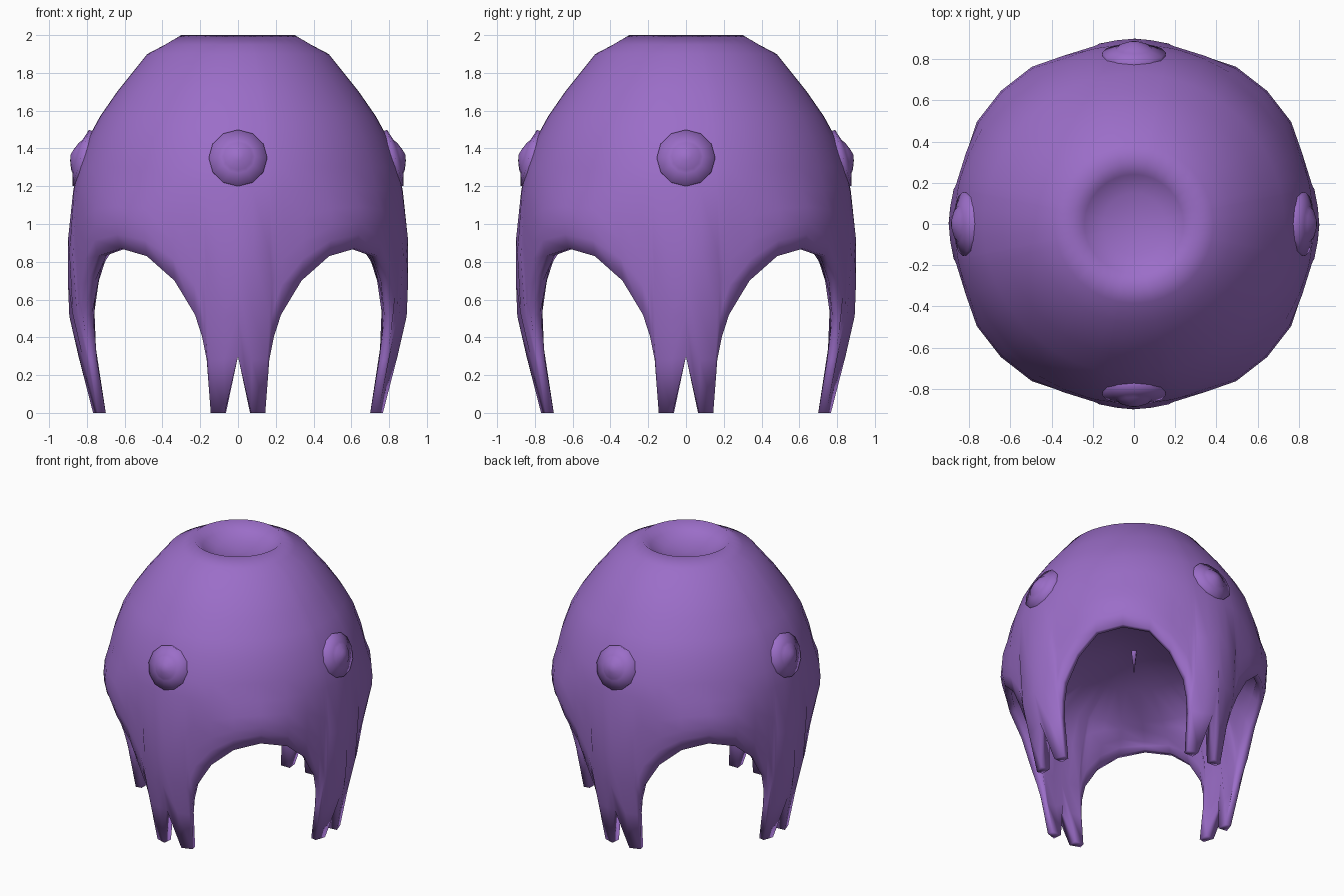
import bpy, bmesh
from math import radians, cos, sin, pi
from mathutils import Matrix, Vector

cube = bpy.data.objects.get("Cube")
if cube:
    bpy.data.objects.remove(cube)

purple = bpy.data.materials.new("soft_purple")
purple.use_nodes = True
purple.diffuse_color = (0.33, 0.155, 0.58, 1)
purple.node_tree.nodes["Principled BSDF"].inputs["Base Color"].default_value = purple.diffuse_color


def make_object(name, bm):
    mesh = bpy.data.meshes.new(name)
    bm.to_mesh(mesh)
    bm.free()
    mesh.materials.append(purple)
    for p in mesh.polygons:
        p.use_smooth = True
    obj = bpy.data.objects.new(name, mesh)
    bpy.context.collection.objects.link(obj)


def bridge(bm, rings):
    n = len(rings[0])
    for upper, lower in zip(rings, rings[1:]):
        for j in range(n):
            k = (j + 1) % n
            bm.faces.new((upper[j], lower[j], lower[k], upper[k]))


def fan(bm, centre, ring):
    for j in range(len(ring)):
        bm.faces.new((centre, ring[j], ring[(j + 1) % len(ring)]))


def circle(bm, r, z, sides):
    return [bm.verts.new((r * cos(2 * pi * i / sides), r * sin(2 * pi * i / sides), z))
            for i in range(sides)]


def lookup(table, z):
    for (z0, r0), (z1, r1) in zip(table, table[1:]):
        if z <= z1:
            return r0 + (r1 - r0) * (z - z0) / (z1 - z0)
    return table[-1][1]


# Lower edge of the shell: angle from a leg's middle, height (fork, toe, arch)
EDGE = [(0, 0.3), (5.2, 0), (11, 0), (11.9, 0.28), (13.2, 0.4),
        (15.5, 0.52), (23, 0.7), (33, 0.83), (45, 0.87)]
# Radius and height: bowl, rim, then the dome
DOME = [(0.15, 1.91), (0.24, 1.945), (0.3, 2), (0.385, 1.95),
        (0.48, 1.9), (0.64, 1.7), (0.73, 1.57), (0.79, 1.46), (0.845, 1.3), (0.872, 1.18)]
# Height and radius of the outer wall and of the hollow
OUTER = [(0, 0.79), (0.28, 0.84), (0.52, 0.895), (0.84, 0.905), (1.06, 0.89), (1.18, 0.872)]
INNER = [(0, 0.7), (0.25, 0.75), (0.5, 0.775), (0.69, 0.76), (0.84, 0.72), (0.98, 0.66)]
# Radius and height of the vault above the hollow
VAULT = [(0.4, 1.09), (0.15, 1.15)]
OUTER_TOP, INNER_TOP = OUTER[-1][0], INNER[-1][0]

# Columns around the whole shell, mirrored about each leg
half = EDGE + [(90 - a, z) for a, z in EDGE[-2:0:-1]]
columns = [(a + 90 * q, a if a <= 45 else 90 - a, z) for q in range(4) for a, z in half]


def outer_radius(off, z, t):
    r = lookup(OUTER, z)
    # Flat facets beside each leg; the arch bulges, then curls in at its rim
    if off < 31.6:
        r *= 1 + (cos(radians(15.8)) / cos(radians(off - 15.8)) - 1) * min(1, t * 2)
    return r + off / 45 * (0.1 * t * (1 - t) - 0.025 * t ** 3)


def inner_radius(off, z, t):
    # Legs are flat inside and blend into the round vault
    r = lookup(INNER, z) * (1 + t * (1 / cos(radians(off)) - 1))
    return min(r, outer_radius(off, z, 1) - 0.04)


def wall_ring(bm, radius, top, t):
    ring = []
    for angle, off, low in columns:
        z = top - (top - low) * t
        r = radius(off, z, t)
        ring.append(bm.verts.new((r * cos(radians(angle)), r * sin(radians(angle)), z)))
    return ring


def round_ring(bm, r, z):
    return [bm.verts.new((r * cos(radians(a)), r * sin(radians(a)), z)) for a, _, _ in columns]


# Closed shell with four forked legs: bowl, dome, outer wall, hollow, vault
bm = bmesh.new()
rings = [round_ring(bm, r, z) for r, z in DOME]
rings += [wall_ring(bm, outer_radius, OUTER_TOP, t) for t in (0.29, 0.56, 0.76, 1)]
rings += [wall_ring(bm, inner_radius, INNER_TOP, t) for t in (1, 0.75, 0.5, 0.2, 0)]
rings += [round_ring(bm, r, z) for r, z in VAULT]
bridge(bm, rings)
fan(bm, bm.verts.new((0, 0, 1.89)), rings[0])
fan(bm, bm.verts.new((0, 0, 1.16)), rings[-1][::-1])
make_object("shell_with_legs", bm)

# Small spike hanging from the vault
bm = bmesh.new()
fan(bm, bm.verts.new((0, 0, 0.98)), circle(bm, 0.028, 1.18, 4)[::-1])
make_object("vault_spike", bm)

# Round conical studs, one above each leg
STUD = [(0.03, 0.05), (0.075, 0.032), (0.09, 0.02), (0.155, 0), (0.15, -0.04)]
for q, side in enumerate(("left", "back", "right", "front")):
    bm = bmesh.new()
    rings = [circle(bm, r, h, 12) for r, h in STUD]
    bridge(bm, rings)
    fan(bm, bm.verts.new((0, 0, 0.057)), rings[0])
    tilt = Vector((0.96, 0, 0.28)).to_track_quat("Z", "Y").to_matrix().to_4x4()
    place = Matrix.Rotation(q * pi / 2, 4, "Z") @ Matrix.Translation((0.832, 0, 1.35)) @ tilt
    bm.transform(place)
    make_object(side + "_stud", bm)
